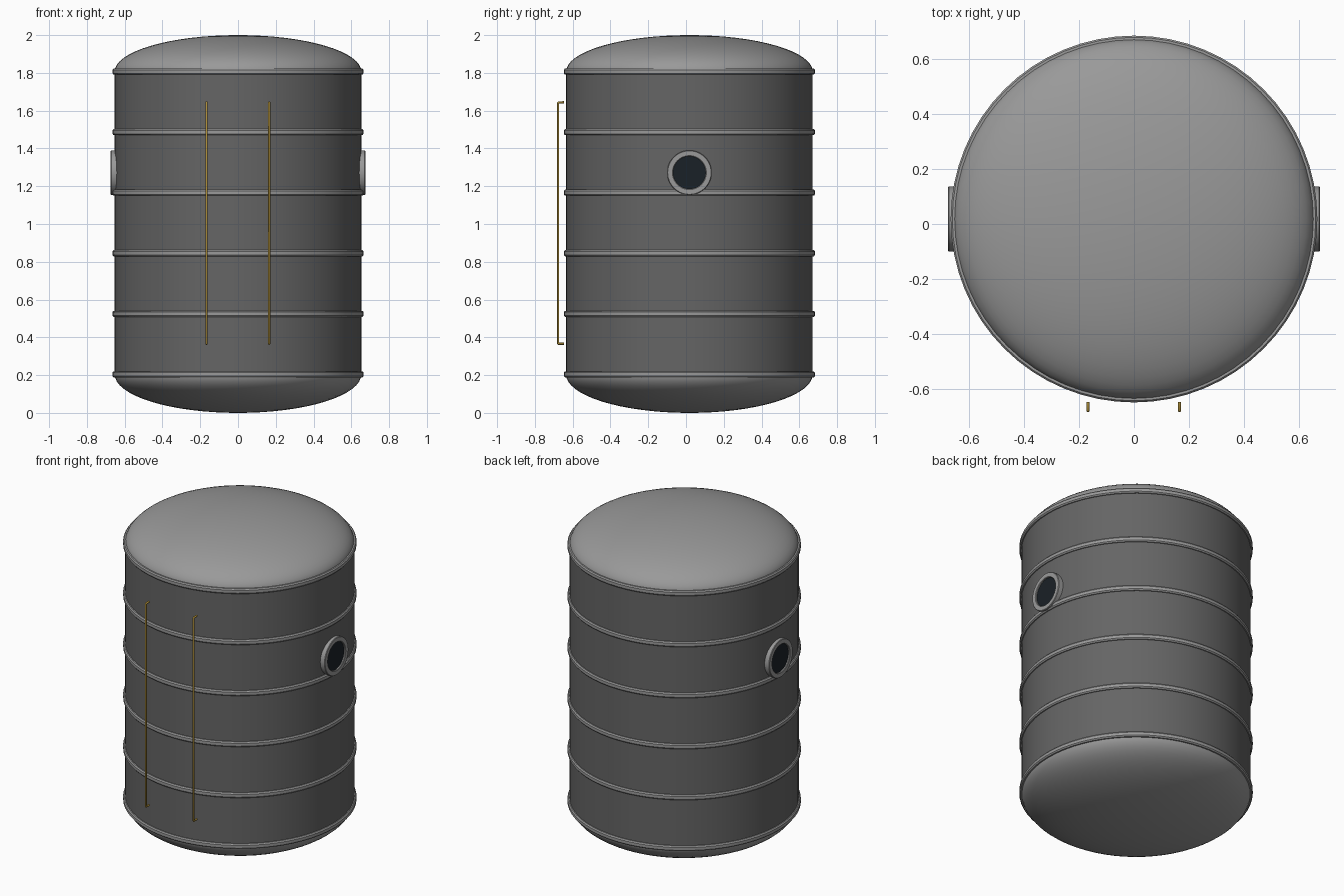
import bpy, bmesh, math

if "Cube" in bpy.data.objects:
    bpy.data.objects.remove(bpy.data.objects["Cube"])

SEG = 64
CY = 0.018            # tank axis offset in y
R = 0.653             # shell radius
Z0, Z1 = 0.204, 1.807 # lowest and highest band


def material(name, rgb):
    m = bpy.data.materials.new(name)
    m.diffuse_color = (*rgb, 1)
    m.use_nodes = True
    m.node_tree.nodes["Principled BSDF"].inputs["Base Color"].default_value = m.diffuse_color
    return m


DARK = material("dark_grey", (0.13, 0.13, 0.13))
MID = material("mid_grey", (0.32, 0.32, 0.32))
BLACK = material("black_glass", (0.01, 0.015, 0.02))
GOLD = material("brass", (0.42, 0.27, 0.04))


def finish(ob, mat):
    ob.data.materials.append(mat)
    bpy.ops.object.select_all(action='DESELECT')
    ob.select_set(True)
    bpy.context.view_layer.objects.active = ob
    bpy.ops.object.shade_smooth_by_angle(angle=math.radians(30))
    return ob


def lathe(name, profile, mat, closed=False, seg=SEG):
    """Revolve (radius, z) points about the local z axis."""
    bm = bmesh.new()
    vs = [bm.verts.new((r, 0, z)) for r, z in profile]
    edges = [bm.edges.new(p) for p in zip(vs, vs[1:])]
    if closed:
        edges.append(bm.edges.new((vs[-1], vs[0])))
    bmesh.ops.spin(bm, geom=vs + edges, cent=(0, 0, 0), axis=(0, 0, 1),
                   angle=math.tau, steps=seg, use_duplicate=False)
    bmesh.ops.remove_doubles(bm, verts=bm.verts, dist=1e-5)
    bmesh.ops.recalc_face_normals(bm, faces=bm.faces)
    me = bpy.data.meshes.new(name)
    bm.to_mesh(me)
    bm.free()
    ob = bpy.data.objects.new(name, me)
    bpy.context.collection.objects.link(ob)
    ob.location.y = CY
    return finish(ob, mat)


# Cylindrical shell
lathe("tank_shell", [(R, Z0), (R, Z1)], DARK)

# Elliptical end caps
for name, z, h in (("top_dome", Z1, 2 - Z1), ("bottom_dome", Z0, -Z0)):
    arc = [(R * math.cos(a), z + h * math.sin(a))
           for a in (math.pi / 2 * i / 16 for i in range(17))]
    arc[-1] = (0, z + h)
    lathe(name, arc, MID)

# Raised bands with chamfered edges
for i in range(6):
    z = Z0 + (Z1 - Z0) * i / 5
    lathe(f"band_{i + 1}",
          [(R - 0.01, z - 0.016), (R + 0.006, z - 0.016), (R + 0.012, z - 0.009),
           (R + 0.012, z + 0.009), (R + 0.006, z + 0.016), (R - 0.01, z + 0.016)],
          MID, closed=True)

# Side ports: flange ring and dark glass on both sides
for side, s in (("right", 1), ("left", -1)):
    flange = lathe(f"{side}_port_flange",
                   [(0.087, 0.63), (0.118, 0.63), (0.118, 0.671), (0.115, 0.674),
                    (0.090, 0.674), (0.087, 0.671)], MID, closed=True, seg=48)
    glass = lathe(f"{side}_port_glass", [(0.088, 0.63), (0.088, 0.664), (0, 0.664)],
                  BLACK, seg=48)
    for ob in (flange, glass):
        ob.rotation_euler.y = s * math.pi / 2
        ob.location.z = 1.272

# Two long brass rails on the front
for side, x in (("left", -0.167), ("right", 0.165)):
    cu = bpy.data.curves.new(f"{side}_rail", 'CURVE')
    cu.dimensions = '3D'
    cu.bevel_depth = 0.006
    cu.bevel_resolution = 2
    cu.use_fill_caps = True
    sp = cu.splines.new('POLY')
    path = [(-0.645, 0.366), (-0.674, 0.366), (-0.677, 0.369),
            (-0.677, 1.641), (-0.674, 1.644), (-0.645, 1.644)]
    sp.points.add(len(path) - 1)
    for p, (y, z) in zip(sp.points, path):
        p.co = (x, y, z, 1)
    rail = bpy.data.objects.new(f"{side}_rail", cu)
    bpy.context.collection.objects.link(rail)
    cu.materials.append(GOLD)
